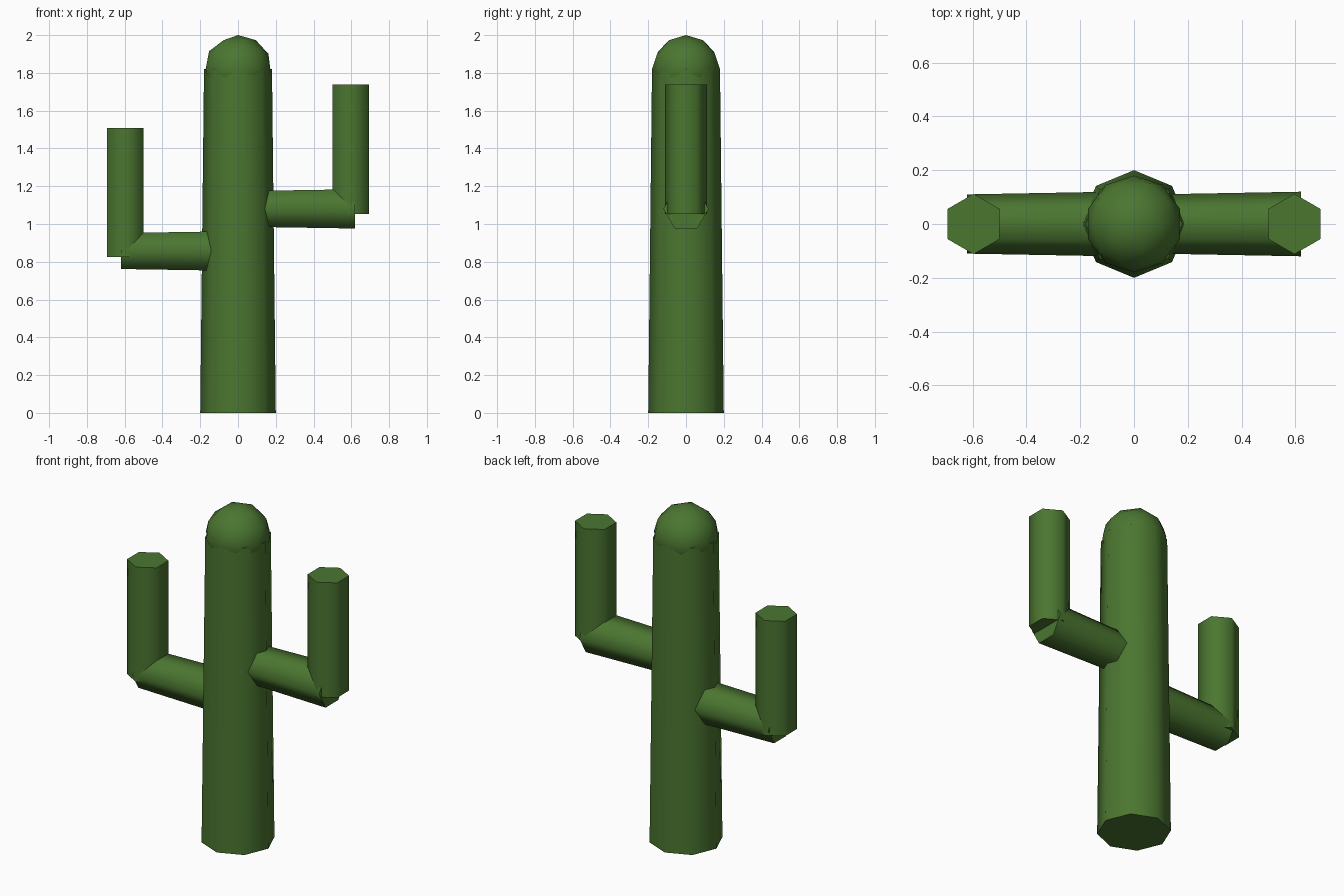
import bpy
import math

cube = bpy.data.objects.get("Cube")
if cube:
    bpy.data.objects.remove(cube, do_unlink=True)

# Single plant colour
GREEN = (0.07, 0.18, 0.03, 1.0)
green = bpy.data.materials.new("cactus green")
green.use_nodes = True
green.diffuse_color = GREEN
green.node_tree.nodes["Principled BSDF"].inputs["Base Color"].default_value = GREEN


def finish(name):
    """Name the new part, colour it and smooth its sides, keeping caps crisp."""
    part = bpy.context.object
    part.name = name
    part.data.materials.append(green)
    bpy.ops.object.shade_smooth_by_angle(angle=math.radians(65))
    return part


def stem(name, sides, r_start, r_end, length, centre, tilt=0.0):
    bpy.ops.mesh.primitive_cone_add(
        vertices=sides, radius1=r_start, radius2=r_end, depth=length,
        location=centre, rotation=(0, tilt, 0))
    return finish(name)


# Trunk with a faceted rounded top
TRUNK_TOP = 1.82
stem("trunk", 8, 0.2, 0.18, TRUNK_TOP, (0, 0, TRUNK_TOP / 2))
bpy.ops.mesh.primitive_ico_sphere_add(
    subdivisions=2, radius=0.18, location=(0, 0, TRUNK_TOP))
finish("trunk_dome")

# Arms: a branch out of the trunk, then an upright
UPRIGHT = 0.685
for label, side, branch_z, upright_base in (
        ("left", 1, 1.08, 1.053), ("right", -1, 0.857, 0.824)):
    stem(label + "_branch", 6, 0.11, 0.12, 0.54,
         (side * 0.35, 0, branch_z), math.pi / 2)
    stem(label + "_upright", 6, 0.112, 0.112, UPRIGHT,
         (side * 0.596, 0, upright_base + UPRIGHT / 2))
